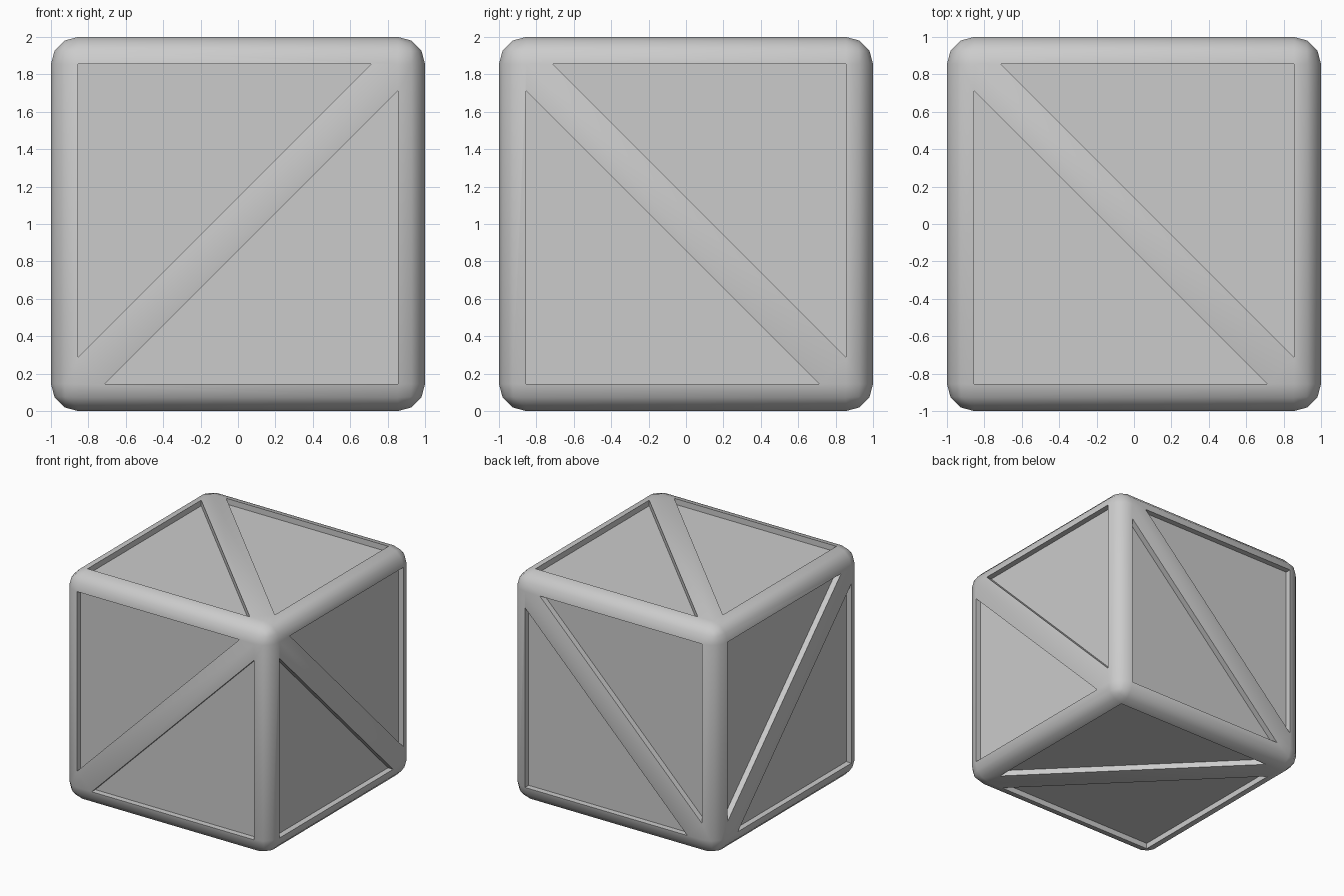
import bpy, bmesh
from mathutils import Vector

if "Cube" in bpy.data.objects:
    bpy.data.objects.remove(bpy.data.objects["Cube"])

ROUND = 0.145    # frame rounding radius
BRACE = 0.142    # half brace width measured along a panel edge
DEPTH = 0.05     # recess of the panels

# Rounded crate body
bm = bmesh.new()
bmesh.ops.create_cube(bm, size=2)
bmesh.ops.bevel(bm, geom=bm.edges[:], offset=ROUND, offset_type='OFFSET',
                segments=3, profile=0.5, affect='EDGES')
bm.normal_update()


def side_faces(axis):
    return [f for f in bm.faces if abs(abs(f.normal[axis]) - 1) < 1e-4
            and f.calc_area() > 0.5]


# Each pair of opposite sides: split along a diagonal brace
across = {0: (0, 1, 1), 1: (1, 0, -1), 2: (1, 1, 0)}
for axis, direction in across.items():
    n = Vector(direction)
    for sign in (-1, 1):
        faces = side_faces(axis)
        geom = set(faces)
        for f in faces:
            geom.update(f.edges)
            geom.update(f.verts)
        bmesh.ops.bisect_plane(bm, geom=list(geom), dist=1e-5,
                               plane_co=n * (sign * BRACE / 2), plane_no=n)
        bm.normal_update()

# Recess the triangular panels, leaving frame and braces flush
panels = [f for axis in range(3) for f in side_faces(axis) if len(f.verts) == 3]
bmesh.ops.inset_individual(bm, faces=panels, thickness=0.0, depth=-DEPTH)
bmesh.ops.translate(bm, verts=bm.verts[:], vec=(0, 0, 1))
bmesh.ops.recalc_face_normals(bm, faces=bm.faces[:])

mesh = bpy.data.meshes.new("crate")
bm.to_mesh(mesh)
bm.free()
crate = bpy.data.objects.new("crate", mesh)
bpy.context.collection.objects.link(crate)
bpy.context.view_layer.objects.active = crate
crate.select_set(True)
bpy.ops.object.shade_smooth_by_angle(angle=0.61)
